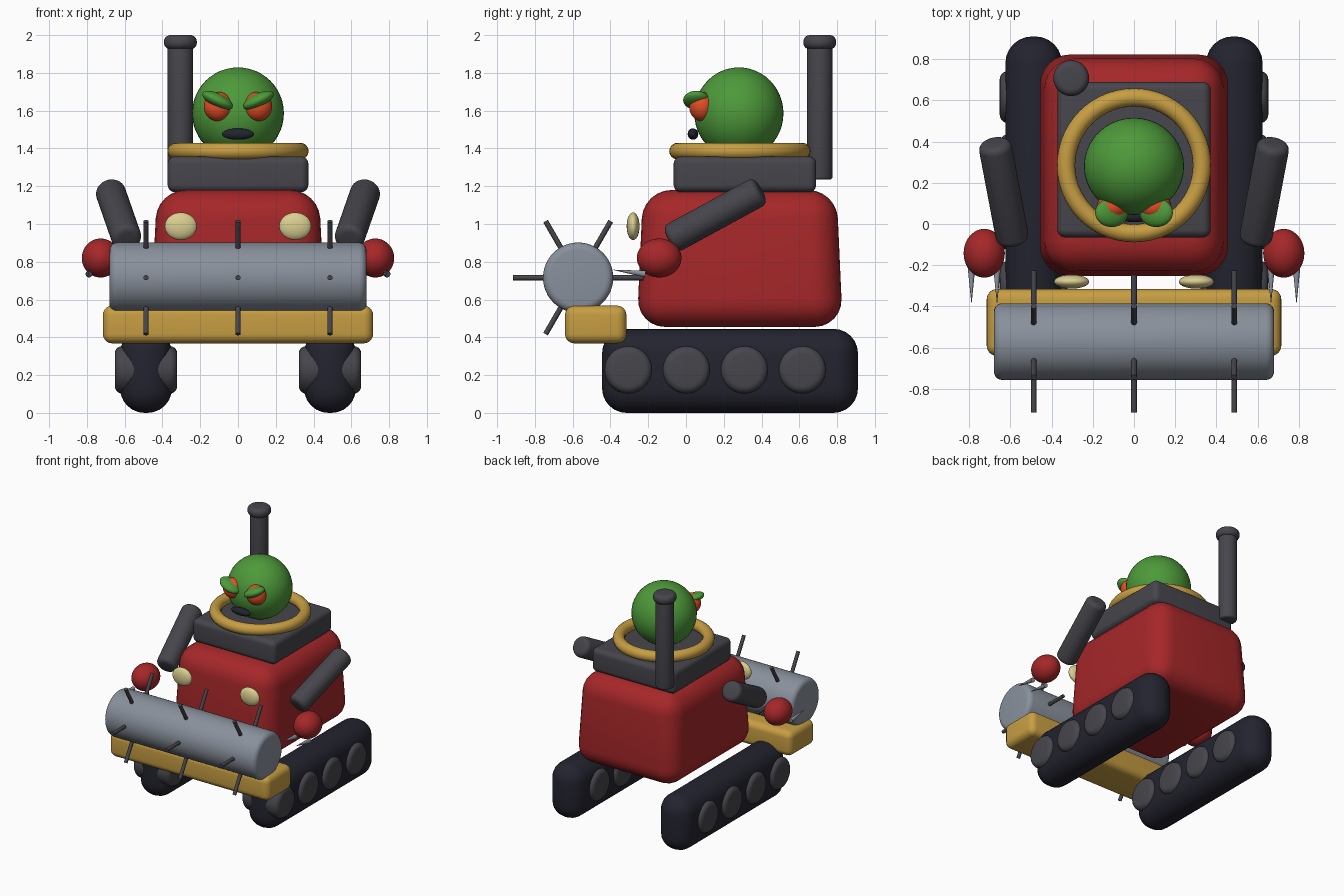
import bpy, bmesh, math
from mathutils import Vector, Matrix, Euler

if "Cube" in bpy.data.objects:
    bpy.data.objects.remove(bpy.data.objects["Cube"])


def material(name, rgb):
    m = bpy.data.materials.new(name)
    m.diffuse_color = (*rgb, 1)
    m.use_nodes = True
    m.node_tree.nodes["Principled BSDF"].inputs["Base Color"].default_value = m.diffuse_color
    return m


RED = material("red paint", (0.38, 0.020, 0.022))
GREEN = material("green skin", (0.075, 0.32, 0.042))
GOLD = material("gold trim", (0.57, 0.34, 0.055))
STEEL = material("steel", (0.25, 0.28, 0.33))
GREY = material("dark grey metal", (0.060, 0.060, 0.072))
NAVY = material("black rubber", (0.017, 0.017, 0.029))
CREAM = material("cream lamp", (0.70, 0.62, 0.28))
EYE = material("eye red", (0.78, 0.075, 0.018))


def finish(bm, name, mat):
    bmesh.ops.recalc_face_normals(bm, faces=bm.faces)
    me = bpy.data.meshes.new(name)
    bm.to_mesh(me)
    bm.free()
    me.materials.append(mat)
    ob = bpy.data.objects.new(name, me)
    bpy.context.collection.objects.link(ob)
    bpy.ops.object.select_all(action='DESELECT')
    ob.select_set(True)
    bpy.context.view_layer.objects.active = ob
    bpy.ops.object.shade_smooth_by_angle(angle=math.radians(40))
    return ob


def bevel_sharp(bm, width, segs=6):
    edges = [e for e in bm.edges if e.calc_face_angle(0) > 0.7]
    bmesh.ops.bevel(bm, geom=edges, offset=width, segments=segs, profile=0.5,
                    affect='EDGES', clamp_overlap=True)


def box(name, mat, centre, size, bevel, taper=(1, 1)):
    bm = bmesh.new()
    bmesh.ops.create_cube(bm, size=1)
    for v in bm.verts:
        if v.co.z > 0:
            v.co.x *= taper[0]
            v.co.y *= taper[1]
        v.co = Vector(a * b for a, b in zip(v.co, size)) + Vector(centre)
    bevel_sharp(bm, bevel)
    return finish(bm, name, mat)


def ball(name, mat, centre, radii, rot=(0, 0, 0)):
    bm = bmesh.new()
    bmesh.ops.create_uvsphere(bm, u_segments=40, v_segments=24, radius=1)
    bm.transform(Matrix.LocRotScale(Vector(centre), Euler(rot), Vector(radii)))
    return finish(bm, name, mat)


def rod(name, mat, a, b, r1, r2=None, bevel=0, sides=40):
    a, b = Vector(a), Vector(b)
    bm = bmesh.new()
    bmesh.ops.create_cone(bm, cap_ends=True, segments=sides, radius1=r1,
                          radius2=r1 if r2 is None else r2, depth=(b - a).length)
    if bevel:
        bevel_sharp(bm, bevel, 5)
    q = (b - a).to_track_quat('Z', 'Y')
    bm.transform(Matrix.LocRotScale((a + b) / 2, q, None))
    return finish(bm, name, mat)


# Hull and cab
box("hull", RED, (0, 0.285, 0.8175), (0.93, 1.09, 0.725), 0.15, (0.92, 0.94))
box("cab_base", GREY, (0, 0.312, 1.263), (0.745, 0.755, 0.19), 0.04)

# Collar ring swept by spinning a small circle
bm = bmesh.new()
bmesh.ops.create_circle(bm, segments=16, radius=0.044,
                        matrix=Matrix.Translation((0.33, 0, 0)) @ Matrix.Rotation(math.pi / 2, 4, 'X'))
bmesh.ops.spin(bm, geom=bm.edges[:], cent=(0, 0, 0), axis=(0, 0, 1),
               angle=2 * math.pi, steps=56, use_merge=True)
bmesh.ops.remove_doubles(bm, verts=bm.verts, dist=0.0005)
bm.transform(Matrix.Translation((0, 0.285, 1.386)))
finish(bm, "collar_ring", GOLD)

# Head and mouth
ball("head", GREEN, (0, 0.28, 1.586), (0.243, 0.236, 0.243))
ball("mouth", NAVY, (0, 0.037, 1.476), (0.085, 0.028, 0.030))

# Exhaust stack
rod("exhaust_pipe", GREY, (-0.305, 0.708, 1.235), (-0.305, 0.708, 1.945), 0.068, bevel=0.015)
rod("exhaust_cap", GREY, (-0.305, 0.708, 1.925), (-0.305, 0.708, 2.0), 0.087, bevel=0.034)

# Roller, its spikes and the bumper below
Y, Z = -0.571, 0.716
rod("roller", STEEL, (-0.68, Y, Z), (0.68, Y, Z), 0.186, bevel=0.04, sides=48)
for i, x in enumerate((-0.487, 0, 0.487)):
    for k in range(6):
        t = k * math.pi / 3
        d = Vector((0, math.cos(t), math.sin(t)))
        c = Vector((x, Y, Z))
        rod(f"roller_spike_{i}_{k}", GREY, c + d * 0.12, c + d * 0.345, 0.014, sides=12)
box("bumper", GOLD, (0, -0.478, 0.468), (1.43, 0.325, 0.2), 0.05)

# Mirrored parts
for s, side in ((-1, "left"), (1, "right")):
    ball(f"eye_{side}", EYE, (s * 0.105, 0.085, 1.622), (0.076, 0.068, 0.078))
    ball(f"eyelid_{side}", GREEN, (s * 0.108, 0.055, 1.655), (0.088, 0.070, 0.036),
         (0, -s * 0.45, 0))
    ball(f"headlight_{side}", CREAM, (s * 0.303, -0.28, 0.988), (0.085, 0.034, 0.073))
    # Arm, fist and claws
    rod(f"arm_{side}", GREY, (s * 0.587, -0.085, 0.917), (s * 0.678, 0.395, 1.178),
        0.08, bevel=0.035)
    ball(f"fist_{side}", RED, (s * 0.727, -0.142, 0.82), (0.1, 0.118, 0.103))
    for n, dx in enumerate((-0.062, 0.062)):
        rod(f"claw_{side}_{n}", STEEL, (s * 0.727 + dx, -0.215, 0.735),
            (s * 0.727 + dx, -0.383, 0.757), 0.018, 0.001, sides=16)
    # Track and wheels
    box(f"track_{side}", NAVY, (s * 0.487, 0.233, 0.2225), (0.275, 1.355, 0.445), 0.13)
    for n in range(4):
        y = -0.305 + n * 0.307
        rod(f"wheel_{side}_{n}", GREY, (s * 0.487 - 0.165, y, 0.228),
            (s * 0.487 + 0.165, y, 0.228), 0.126, bevel=0.04)
